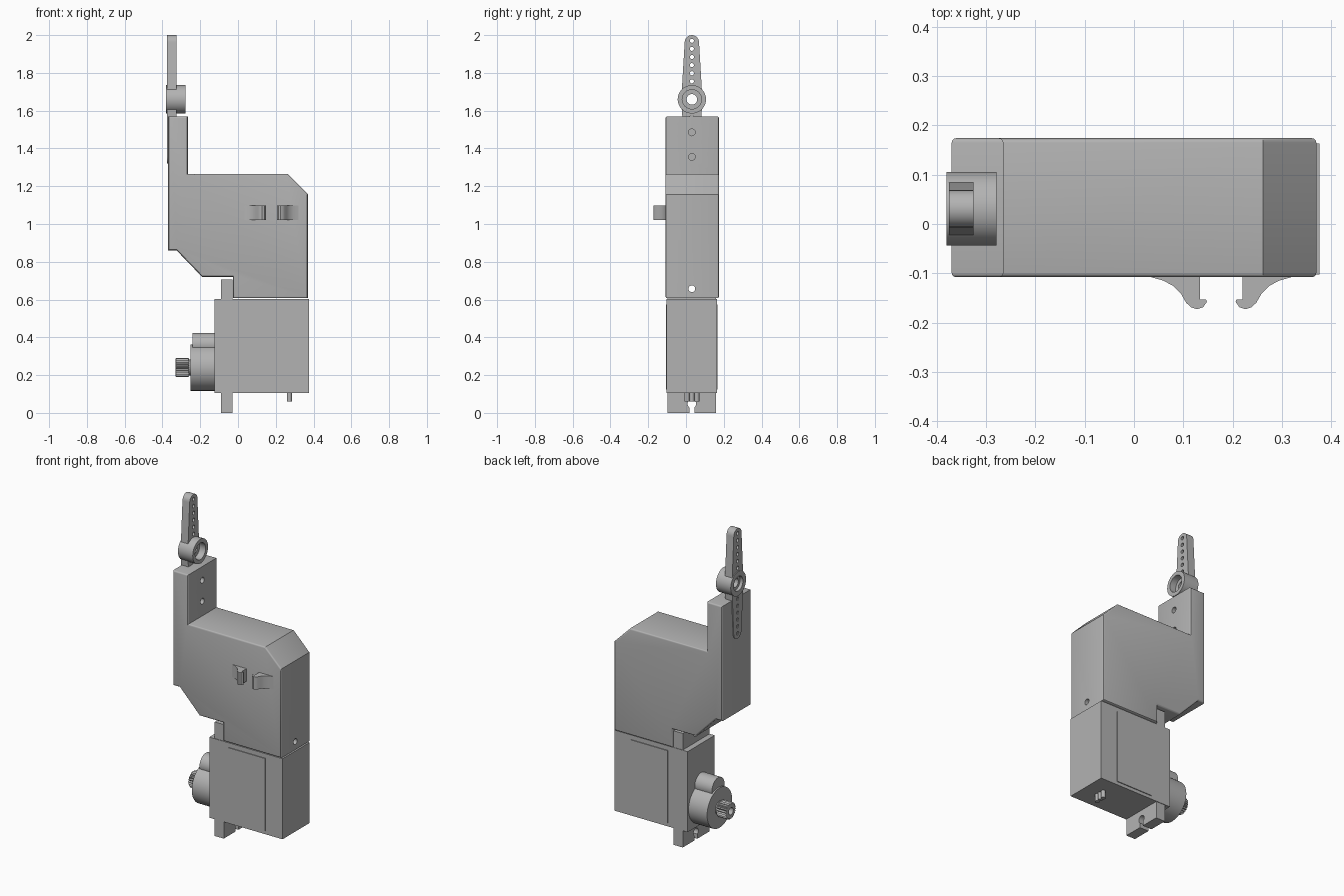
import bpy, bmesh, math
from mathutils import Vector

old = bpy.data.objects.get("Cube")
if old:
    bpy.data.objects.remove(old, do_unlink=True)

GREY = (0.45, 0.45, 0.45, 1.0)
mat = bpy.data.materials.new("plain grey")
mat.use_nodes = True
mat.diffuse_color = GREY
mat.node_tree.nodes["Principled BSDF"].inputs["Base Color"].default_value = GREY

MID = 0.031     # y of the centre plane shared by every part
HORN_Z = 1.66   # height of the horn axis
SHAFT_Z = 0.24  # height of the output shaft


def prism(name, pts, axis, lo, hi, bevel=0.0):
    """Extrude a 2D outline along an axis, optionally rounding its end rims."""
    place = {"x": lambda a, b, t: (t, a, b),
             "y": lambda a, b, t: (a, t, b),
             "z": lambda a, b, t: (a, b, t)}[axis]
    bm = bmesh.new()
    ends = [[bm.verts.new(place(a, b, t)) for a, b in pts] for t in (lo, hi)]
    caps = [bm.faces.new(ring) for ring in ends]
    for i in range(len(pts)):
        j = (i + 1) % len(pts)
        bm.faces.new((ends[0][i], ends[0][j], ends[1][j], ends[1][i]))
    bmesh.ops.recalc_face_normals(bm, faces=bm.faces)
    if bevel:
        rims = list({e for f in caps for e in f.edges})
        bmesh.ops.bevel(bm, geom=rims, offset=bevel, segments=3, profile=0.5, affect="EDGES")
    mesh = bpy.data.meshes.new(name)
    bm.to_mesh(mesh)
    bm.free()
    mesh.materials.append(mat)
    obj = bpy.data.objects.new(name, mesh)
    bpy.context.collection.objects.link(obj)
    return obj


def rect(a0, b0, a1, b1):
    return [(a0, b0), (a1, b0), (a1, b1), (a0, b1)]


def circle(a, b, r, n=32):
    return [(a + r * math.cos(2 * math.pi * i / n), b + r * math.sin(2 * math.pi * i / n))
            for i in range(n)]


def rod(name, z, r, x0, x1, n=32):
    return prism(name, circle(MID, z, r, n), "x", x0, x1)


def select(obj):
    bpy.ops.object.select_all(action="DESELECT")
    obj.select_set(True)
    bpy.context.view_layer.objects.active = obj


def cut(obj, cutters):
    """Subtract every cutter from the part, then discard the cutters."""
    select(obj)
    for c in cutters:
        mod = obj.modifiers.new("cut", "BOOLEAN")
        mod.operation = "DIFFERENCE"
        mod.solver = "EXACT"
        mod.object = c
        bpy.ops.object.modifier_apply(modifier=mod.name)
        bpy.data.objects.remove(c, do_unlink=True)


def smooth(*objs):
    for o in objs:
        select(o)
        bpy.ops.object.shade_smooth_by_angle(angle=math.radians(30))


# Bracket: stepped side outline with softened long rims and screw holes
outline = [(-0.37, 1.57), (-0.265, 1.57), (-0.265, 1.265), (0.262, 1.265),
           (0.37, 1.157), (0.37, 0.607), (-0.027, 0.607), (-0.027, 0.72),
           (-0.19, 0.72), (-0.325, 0.86), (-0.37, 0.86)]
bracket = prism("bracket", outline, "y", -0.108, 0.174, bevel=0.009)
cut(bracket, [rod("hole", 0.657, 0.018, -0.1, 0.5, 20)]
    + [rod("hole", z, 0.018, -0.33, -0.2, 20) for z in (1.355, 1.485)])
smooth(bracket)

# Cable hooks: mirrored pair on the front of the bracket
hook = [(0.03, -0.1), (0.035, -0.108), (0.06, -0.115), (0.08, -0.126), (0.095, -0.141),
        (0.106, -0.16), (0.116, -0.169), (0.128, -0.173), (0.14, -0.169),
        (0.148, -0.158), (0.146, -0.153), (0.134, -0.153), (0.134, -0.1)]
left_hook_pts = [(0.354 - x, y) for x, y in hook]
smooth(prism("right_hook", hook, "z", 1.02, 1.098),
       prism("left_hook", left_hook_pts, "z", 1.02, 1.098))

# Motor case with a thin raised panel on each broad side
prism("motor_case", rect(-0.102, 0.105, 0.163, 0.603), "x", -0.125, 0.376)
for side, y0, y1 in (("front", -0.107, -0.1), ("back", 0.161, 0.168)):
    prism(side + "_panel", rect(0.01, 0.125, 0.26, 0.575), "y", y0, y1)

# Mounting flange with an upper hole and a lower keyhole
flange = prism("mounting_flange", rect(-0.099, 0.0, 0.16, 0.705), "x", -0.09, -0.028)
cut(flange, [rod("hole", 0.657, 0.02, -0.2, 0.1, 20),
             rod("hole", 0.048, 0.023, -0.2, 0.1, 20),
             prism("slot", rect(MID - 0.013, -0.1, MID + 0.013, 0.045), "x", -0.2, 0.1)])
smooth(flange)

# Gearbox housing
smooth(rod("gear_housing", SHAFT_Z, 0.123, -0.252, -0.12, 48),
       rod("idler_housing", 0.362, 0.062, -0.242, -0.12))

# Toothed output shaft with a screw hole
teeth = []
for i in range(42):
    a = 2 * math.pi * i / 42
    r = 0.051 if i % 2 else 0.043
    teeth.append((MID + r * math.cos(a), SHAFT_Z + r * math.sin(a)))
shaft = prism("output_shaft", teeth, "x", -0.33, -0.26, bevel=0.004)
cut(shaft, [rod("hole", SHAFT_Z, 0.022, -0.4, -0.27, 20)])
smooth(shaft, rod("shaft_collar", SHAFT_Z, 0.042, -0.265, -0.24))

# Three-strand cable stub
for i, word in enumerate(("front", "middle", "back")):
    y = MID + (i - 1) * 0.026
    smooth(prism(word + "_wire", circle(0.272, y, 0.0135, 16), "z", 0.06, 0.12))

# Horn: tapered two-ended arm with rounded tips
half = [(0.056, 0.0)]
for i in range(13):
    a = math.pi * i / 12
    half.append((0.038 * math.cos(a), 0.302 + 0.038 * math.sin(a)))
half.append((-0.056, 0.0))
arm_pts = [(MID + y, HORN_Z + z) for y, z in half]
arm_pts += [(MID - y, HORN_Z - z) for y, z in half[1:-1]]
arm = prism("horn_arm", arm_pts, "x", -0.375, -0.326)
cut(arm, [rod("hole", HORN_Z + s * (0.095 + 0.043 * i), 0.011, -0.5, -0.2, 14)
          for s in (1, -1) for i in range(6)]
    + [rod("hole", HORN_Z, 0.06, -0.5, -0.2)])
smooth(arm)

# Horn hub with a through hole and a wider socket on each end
hub = rod("horn_hub", HORN_Z, 0.075, -0.38, -0.279, 48)
cut(hub, [rod("hole", HORN_Z, 0.028, -0.5, -0.1),
          rod("socket", HORN_Z, 0.051, -0.32, -0.1),
          rod("recess", HORN_Z, 0.045, -0.5, -0.36)])
smooth(hub)
